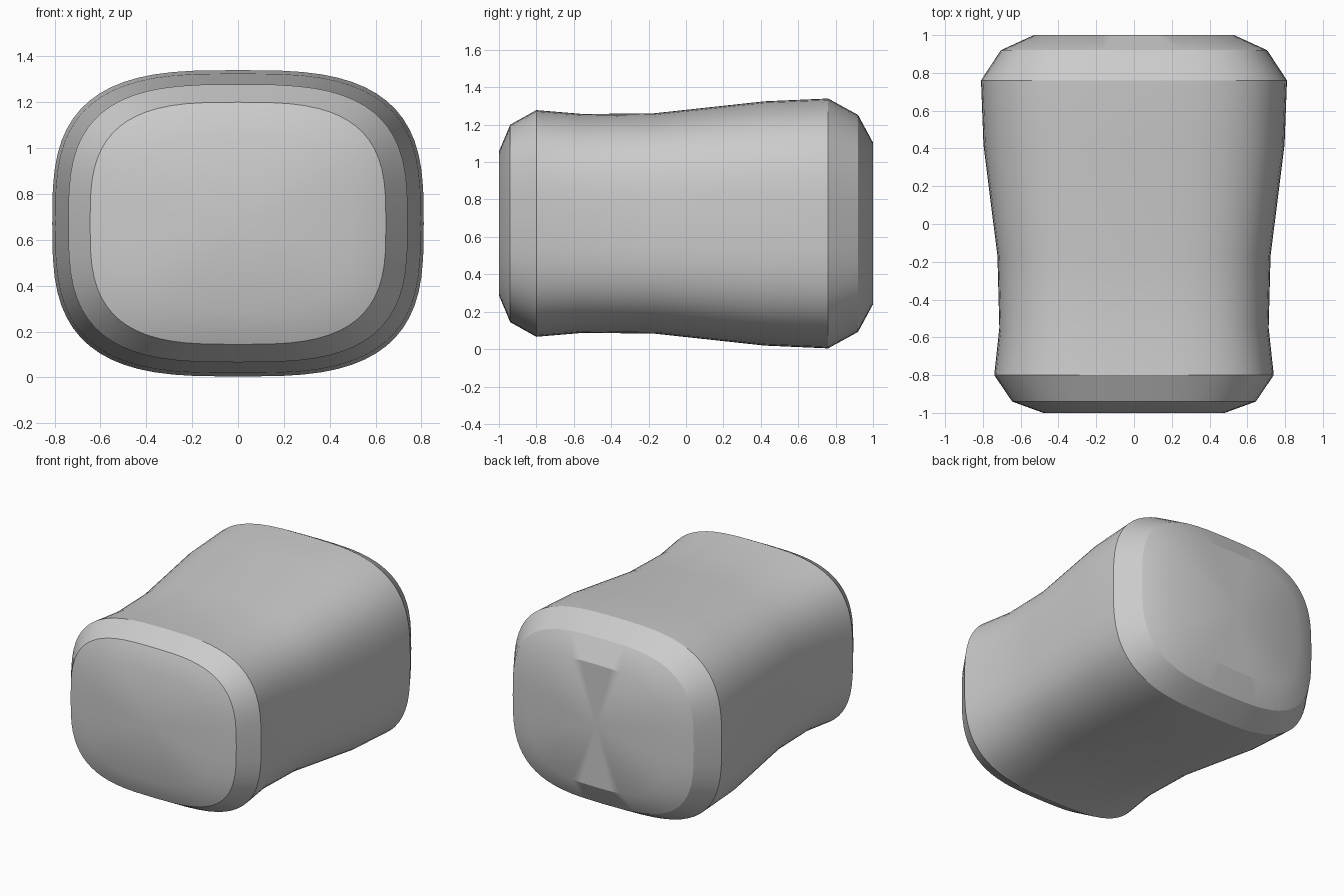
import bpy, bmesh, math

cube = bpy.data.objects.get("Cube")
if cube:
    bpy.data.objects.remove(cube, do_unlink=True)

SIDES = 64
ROUND = 2 / 3.1      # exponent of the rounded-rectangle section
MID_Z = 0.672

# Sections along the length: y, half width, half height
SECTIONS = [
    (-1.00, 0.48, 0.385),
    (-0.94, 0.645, 0.528),
    (-0.80, 0.74, 0.606),
    (-0.55, 0.713, 0.585),
    (-0.17, 0.723, 0.589),
    (0.42, 0.797, 0.653),
    (0.76, 0.81, 0.668),
    (0.92, 0.705, 0.58),
    (1.00, 0.53, 0.432),
]


def rounded(value):
    return math.copysign(abs(value) ** ROUND, value)


def section(bm, y, half_width, half_height):
    ring = []
    for i in range(SIDES):
        a = math.tau * i / SIDES
        ring.append(bm.verts.new((half_width * rounded(math.cos(a)), y,
                                  MID_Z + half_height * rounded(math.sin(a)))))
    return ring


def cap(bm, ring, y):
    centre = bm.verts.new((0, y, MID_Z))
    for i in range(SIDES):
        bm.faces.new((ring[i], ring[(i + 1) % SIDES], centre))


# Waisted body with bevelled ends
bm = bmesh.new()
rings = [section(bm, *s) for s in SECTIONS]
for a, b in zip(rings, rings[1:]):
    for i in range(SIDES):
        j = (i + 1) % SIDES
        bm.faces.new((a[i], a[j], b[j], b[i]))
cap(bm, rings[0], SECTIONS[0][0])
cap(bm, rings[-1], SECTIONS[-1][0])
bmesh.ops.recalc_face_normals(bm, faces=bm.faces)
mesh = bpy.data.meshes.new("waisted_block")
bm.to_mesh(mesh)
bm.free()
body = bpy.data.objects.new("waisted_block", mesh)
bpy.context.collection.objects.link(body)

# Plain grey finish
grey = bpy.data.materials.new("light grey")
grey.use_nodes = True
colour = (0.6, 0.6, 0.6, 1)
grey.diffuse_color = colour
grey.node_tree.nodes["Principled BSDF"].inputs["Base Color"].default_value = colour
mesh.materials.append(grey)

# Smooth around the section, crisp at the end bevels
bpy.ops.object.select_all(action="DESELECT")
body.select_set(True)
bpy.context.view_layer.objects.active = body
bpy.ops.object.shade_smooth_by_angle(angle=math.radians(28))
